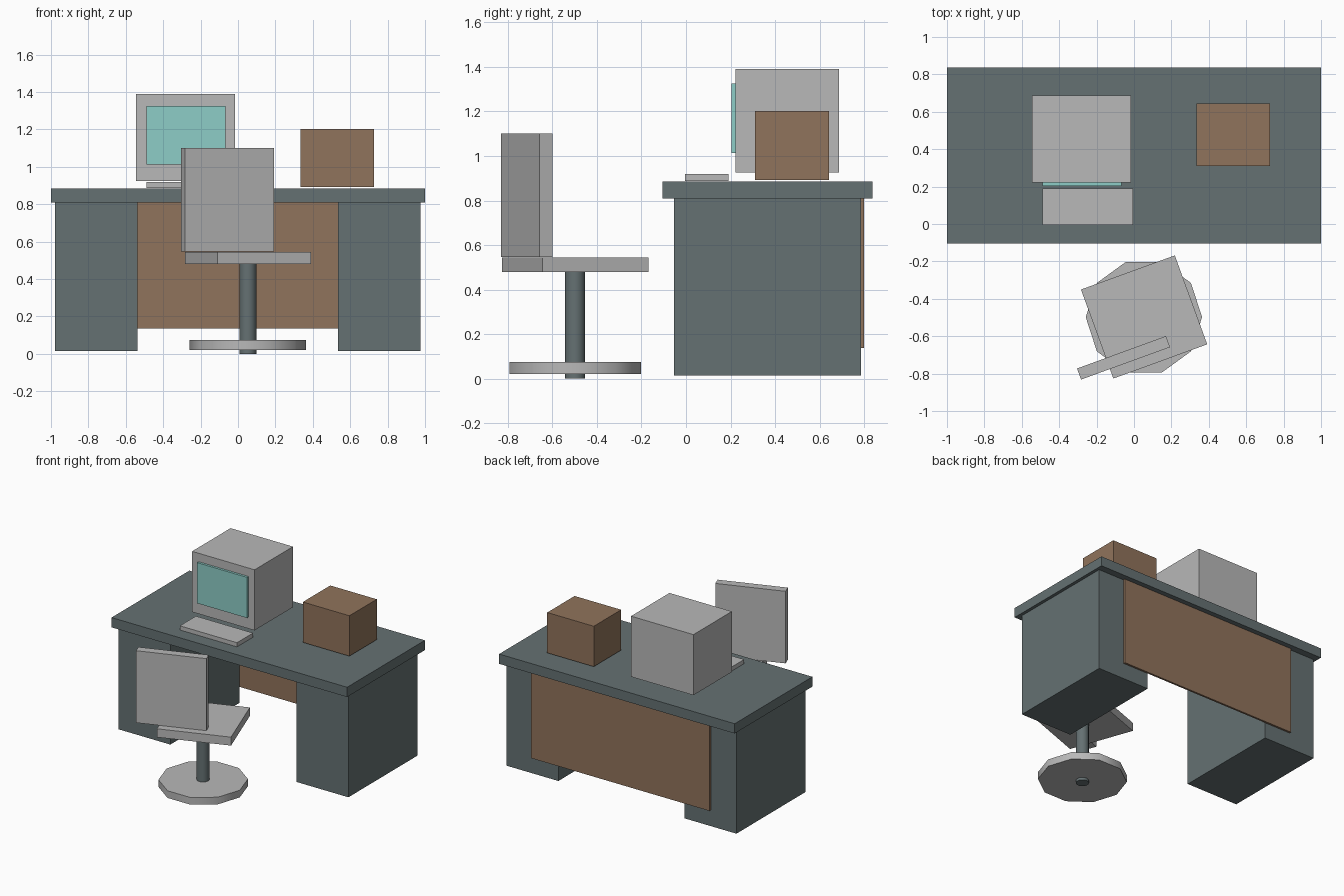
import bpy
import bmesh
import math
from mathutils import Matrix, Vector

if "Cube" in bpy.data.objects:
    bpy.data.objects.remove(bpy.data.objects["Cube"], do_unlink=True)


def make_material(name, rgb):
    mat = bpy.data.materials.new(name)
    mat.use_nodes = True
    colour = (*rgb, 1.0)
    mat.diffuse_color = colour
    node = next(n for n in mat.node_tree.nodes if n.type == 'BSDF_PRINCIPLED')
    node.inputs["Base Color"].default_value = colour
    return mat


slate = make_material("slate grey", (0.13, 0.165, 0.17))
wood = make_material("brown", (0.28, 0.172, 0.106))
plastic = make_material("light grey", (0.48, 0.48, 0.48))
glass = make_material("aqua screen", (0.27, 0.61, 0.57))


def add_object(name, bm, mat):
    mesh = bpy.data.meshes.new(name)
    bm.to_mesh(mesh)
    bm.free()
    mesh.materials.append(mat)
    obj = bpy.data.objects.new(name, mesh)
    bpy.context.collection.objects.link(obj)
    return obj


def box(name, mat, low, high, turn=0.0):
    """Box between two corners, turned about its own vertical axis."""
    low, high = Vector(low), Vector(high)
    bm = bmesh.new()
    bmesh.ops.create_cube(bm, size=1, matrix=Matrix.Diagonal((*(high - low), 1)))
    obj = add_object(name, bm, mat)
    obj.location = (low + high) / 2
    obj.rotation_euler.z = turn
    return obj


def disc(name, mat, centre, radius, z0, z1, sides):
    """Upright cylinder with a corner pointing along +y."""
    bm = bmesh.new()
    bmesh.ops.create_cone(bm, cap_ends=True, segments=sides, radius1=radius,
                          radius2=radius, depth=z1 - z0,
                          matrix=Matrix.Rotation(math.pi / 2, 4, 'Z'))
    obj = add_object(name, bm, mat)
    obj.location = (*centre, (z0 + z1) / 2)
    bpy.ops.object.select_all(action='DESELECT')
    obj.select_set(True)
    bpy.context.view_layer.objects.active = obj
    bpy.ops.object.shade_smooth_by_angle(angle=math.radians(40))
    return obj


# Desk
box("desk_top", slate, (-1, -0.105, 0.81), (1, 0.838, 0.885))
for side, x in (("right", -0.757), ("left", 0.755)):
    box(side + "_pedestal", slate, (x - 0.221, -0.055, 0.015), (x + 0.221, 0.785, 0.81))
box("back_panel", wood, (-0.76, 0.785, 0.137), (0.755, 0.80, 0.81))

# Things on the desk
box("monitor", plastic, (-0.545, 0.222, 0.925), (-0.015, 0.688, 1.39))
box("screen", glass, (-0.49, 0.204, 1.013), (-0.067, 0.222, 1.325))
box("keyboard", plastic, (-0.49, -0.005, 0.888), (-0.005, 0.19, 0.92))
box("storage_box", wood, (0.333, 0.311, 0.892), (0.728, 0.643, 1.202))

# Chair
pivot = (0.053, -0.498)
turn = math.radians(20)
disc("chair_base", plastic, pivot, 0.311, 0.02, 0.075, 10)
disc("chair_post", slate, pivot, 0.045, 0.0, 0.48, 20)
box("chair_seat", plastic, (-0.213, -0.75, 0.48), (0.321, -0.244, 0.545), turn)
box("chair_back", plastic, (-0.309, -0.747, 0.547), (0.197, -0.684, 1.10), turn)
